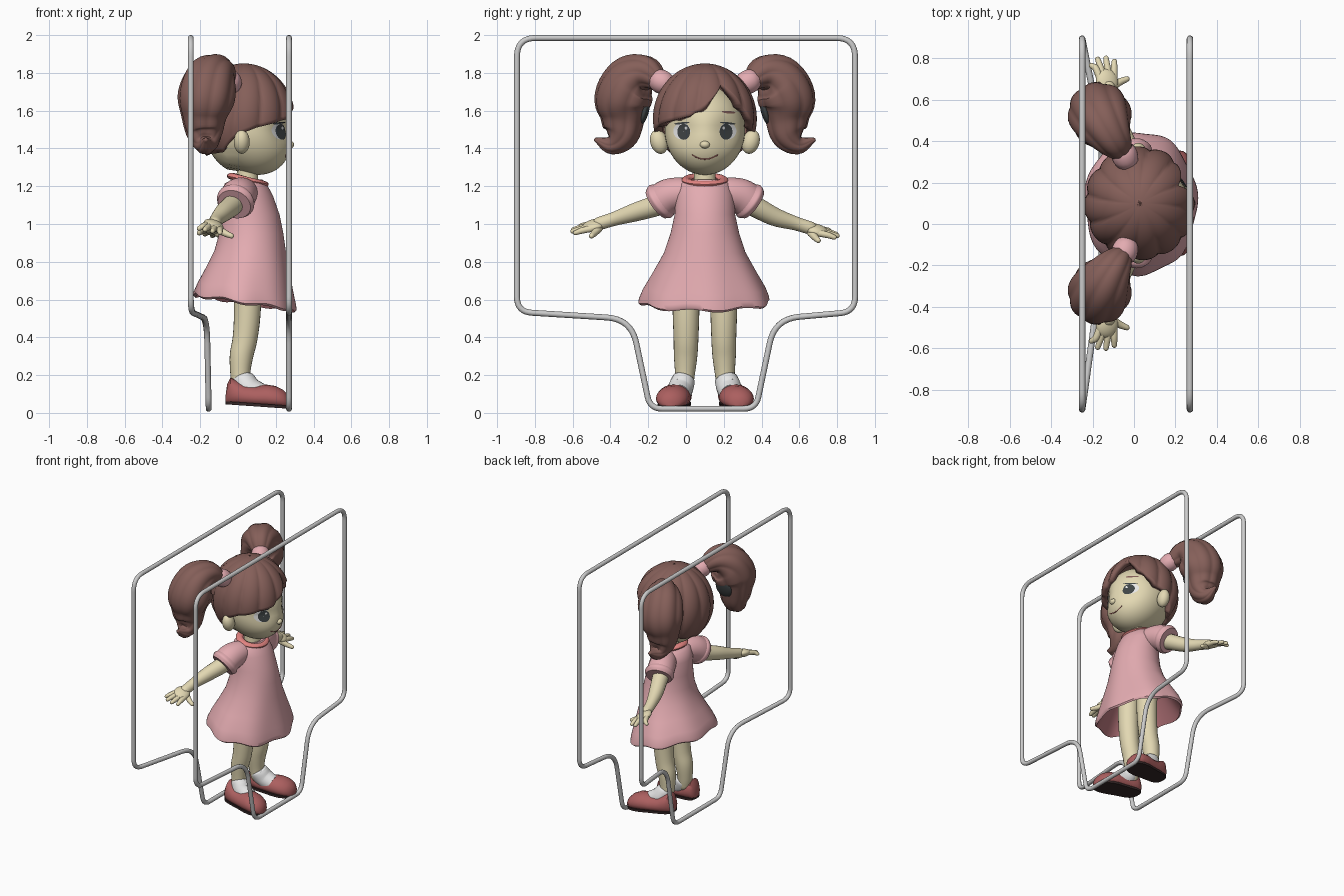
import bpy, bmesh, math
from math import sin, cos, pi, radians
from mathutils import Vector, Matrix

if "Cube" in bpy.data.objects:
    bpy.data.objects.remove(bpy.data.objects["Cube"])

YC = 0.1  # the figure's own centre line


def mat(name, r, g, b):
    m = bpy.data.materials.new(name)
    m.use_nodes = True
    m.diffuse_color = (r, g, b, 1)
    m.node_tree.nodes["Principled BSDF"].inputs["Base Color"].default_value = (r, g, b, 1)
    return m


SKIN = mat("skin", .77, .69, .45)
HAIR = mat("brown hair", .235, .115, .1)
PINK = mat("pink cloth", .77, .41, .44)
LINING = mat("dark pink lining", .5, .19, .21)
TRIM = mat("coral trim", .76, .23, .22)
SHOE = mat("red leather", .41, .115, .115)
SOLE = mat("dark sole", .035, .02, .02)
WHITE = mat("white", .8, .8, .8)
STEEL = mat("grey metal", .6, .6, .6)
DARK = mat("dark eye", .05, .058, .06)


def finish(name, bm, m, angle=50):
    bmesh.ops.recalc_face_normals(bm, faces=bm.faces)
    me = bpy.data.meshes.new(name)
    bm.to_mesh(me)
    bm.free()
    me.materials.append(m)
    ob = bpy.data.objects.new(name, me)
    bpy.context.collection.objects.link(ob)
    bpy.ops.object.select_all(action='DESELECT')
    ob.select_set(True)
    bpy.context.view_layer.objects.active = ob
    bpy.ops.object.shade_smooth_by_angle(angle=radians(angle))
    return ob


def loft(name, rings, m, caps=True, loop=False, angle=50):
    bm = bmesh.new()
    vs = [[bm.verts.new(p) for p in ring] for ring in rings]
    n = len(vs[0])
    for a, b in zip(vs, vs[1:] + vs[:1] if loop else vs[1:]):
        for i in range(n):
            j = (i + 1) % n
            bm.faces.new((a[i], a[j], b[j], b[i]))
    if caps and not loop:
        bm.faces.new(vs[0])
        bm.faces.new(vs[-1])
    return finish(name, bm, m, angle)


def catmull(pts, sub):
    p = [Vector(q) for q in pts]
    p = [2 * p[0] - p[1]] + p + [2 * p[-1] - p[-2]]
    out = []
    for a, b, c, d in zip(p, p[1:], p[2:], p[3:]):
        for k in range(sub):
            t = k / sub
            out.append(.5 * (2 * b + (c - a) * t + (2 * a - 5 * b + 4 * c - d) * t * t
                             + (3 * b - a - 3 * c + d) * t ** 3))
    return out + [p[-2]]


def tube(name, pts, m, s=1, n=20, sub=5, dome=True, lobes=0, depth=0.0):
    """Sweep along (x, distance from centre line, z, radius); s picks the side."""
    path = catmull([(x, YC + s * d, z, r) for x, d, z, r in pts], sub)
    P = [q.to_3d() for q in path]
    R = [max(q[3], .002) for q in path]
    T = [(P[min(i + 1, len(P) - 1)] - P[max(i - 1, 0)]).normalized() for i in range(len(P))]
    u = T[0].orthogonal().normalized()
    rings = []

    def ring(c, r, t):
        v = t.cross(u)
        f = [1 + depth * abs(sin(lobes * pi * i / n)) for i in range(n)]
        return [c + r * f[i] * (u * cos(2 * pi * i / n) + v * sin(2 * pi * i / n)) for i in range(n)]

    ends = [radians(k) for k in (85, 60, 30)] if dome else []
    for i, (c, r, t) in enumerate(zip(P, R, T)):
        u = (u - t * u.dot(t)).normalized()
        if i == 0:
            rings += [ring(c - t * r * sin(k), r * cos(k), t) for k in ends]
        rings.append(ring(c, r, t))
    rings += [ring(P[-1] + T[-1] * R[-1] * sin(k), R[-1] * cos(k), T[-1]) for k in reversed(ends)]
    return loft(name, rings, m)


def ball(name, c, r, m, s=1, rot=0, roll=0):
    bm = bmesh.new()
    M = (Matrix.Translation((c[0], YC + s * c[1], c[2])) @ Matrix.Rotation(roll, 4, 'Y')
         @ Matrix.Rotation(s * rot, 4, 'X') @ Matrix.Diagonal((*r, 1)))
    bmesh.ops.create_uvsphere(bm, u_segments=48, v_segments=32, radius=1, matrix=M)
    return finish(name, bm, m, 180)


# Wire frames: rounded closed loops, the rear one stepping inward at its foot
def wire_frame(name, x_top, x_knee, x_foot):
    half = [(x_top, .895, 1.985, .1), (x_top, .895, .535, .08),
            (x_knee, .38, .497, .13), (x_foot, .28, .022, .065)]
    pts = [(Vector((x, d + (.09 if z < .52 else 0), z)), r) for x, d, z, r in half]
    pts += [(Vector((x, -d + (.09 if z < .52 else 0), z)), r) for x, d, z, r in reversed(half)]
    path = []
    for i, (p, r) in enumerate(pts):
        a = p + (pts[i - 1][0] - p).normalized() * r
        b = p + (pts[(i + 1) % len(pts)][0] - p).normalized() * r
        path += [a.lerp(p, k / 8).lerp(p.lerp(b, k / 8), k / 8) for k in range(9)]
    rings = []
    for i, p in enumerate(path):
        t = (path[(i + 1) % len(path)] - path[i - 1]).normalized()
        u = (Vector((1, 0, 0)) - t * t.x).normalized()
        v = t.cross(u)
        rings.append([p + .0155 * (u * cos(k * pi / 6) + v * sin(k * pi / 6)) for k in range(12)])
    loft(name, rings, STEEL, loop=True)


wire_frame("front_frame", .27, .27, .27)
wire_frame("rear_frame", -.25, -.165, -.155)


# Dress: rings of height, back, front and half width, with a waved slanting hem
def dress_ring(z, back, front, half, n=84):
    w = min(max((.95 - z) / .36, 0), 1)
    out = []
    for i in range(n):
        a = 2 * pi * i / n
        k = 1 + .025 * w * sin(7 * a + .6)
        out.append(((back + front) / 2 + k * (front - back) / 2 * cos(a), YC + k * half * sin(a),
                    z - w * (.04 * cos(a) + .008 * sin(7 * a))))
    return out


dress = [(1.225, .0, .1, .05), (1.235, -.03, .13, .1), (1.215, -.07, .15, .135),
         (1.15, -.09, .185, .155), (1.05, -.095, .22, .16), (.95, -.1, .24, .182),
         (.85, -.125, .255, .215), (.75, -.17, .275, .27), (.66, -.215, .292, .322),
         (.61, -.235, .303, .342), (.588, -.237, .305, .345), (.578, -.225, .295, .333)]
lining = [dress[-1], (.62, -.2, .27, .305), (.75, -.13, .21, .22), (.88, -.06, .14, .12), (.89, .03, .05, .01)]
loft("dress", [dress_ring(*q) for q in dress], PINK, caps=False)
loft("dress_lining", [dress_ring(*q) for q in lining], LINING, caps=False)

# Collar and neck
rings = []
for i in range(40):
    a = 2 * pi * i / 40
    rings.append([(.052 + (.085 + .026 * cos(b)) * cos(a), YC + (.098 + .026 * cos(b)) * sin(a),
                   1.232 - .022 * cos(a) + .018 * sin(b)) for b in (k * pi / 5 for k in range(10))])
loft("collar", rings, TRIM, loop=True)
tube("neck", [(.05, 0, 1.2, .06), (.05, 0, 1.28, .057), (.055, 0, 1.38, .06)], SKIN)

# Head: an egg with the jaw pushed forward and shallow eye sockets
HC, HR = Vector((.05, YC, 1.5)), Vector((.225, .213, .24))


def sculpt(y, z):
    socket = math.exp(-((abs(y - YC) - .125) / .07) ** 2 - ((z - 1.49) / .08) ** 2)
    return .055 * max(0, (HC.z - z) / HR.z) - .025 * socket


def face_x(y, z):
    q = 1 - ((y - HC.y) / HR.y) ** 2 - ((z - HC.z) / HR.z) ** 2
    return HC.x + HR.x * math.sqrt(max(q, 0)) + sculpt(y, z)


head = ball("head", (HC.x, 0, HC.z), HR, SKIN)
for v in head.data.vertices:
    if v.co.x > HC.x - .1:
        v.co.x += sculpt(v.co.y, v.co.z)
ball("nose", (.275, 0, 1.42), (.022, .026, .02), SKIN)


# Painted face details: thin discs laid on the face
def face_disc(name, d, z, ry, rz, lift, m, s, tilt=0):
    rings = []
    for k in (1, .75, .5, .25, .02):
        ring = []
        for i in range(28):
            a = 2 * pi * i / 28
            p, q = k * ry * cos(a), k * rz * sin(a)
            y, h = YC + s * (d + p * cos(tilt) - q * sin(tilt)), z + p * sin(tilt) + q * cos(tilt)
            ring.append((face_x(y, h) + lift, y, h))
        rings.append(ring)
    loft(name, rings, m, caps=False)


for s, side in ((1, "left"), (-1, "right")):
    face_disc(side + "_eye_white", .122, 1.492, .045, .044, .004, WHITE, s)
    face_disc(side + "_iris", .112, 1.488, .034, .042, .006, DARK, s)
    face_disc(side + "_eye_glint", .1, 1.508, .007, .008, .008, WHITE, s)
    face_disc(side + "_eyelash", .122, 1.534, .042, .005, .007, DARK, s, -.1)
    face_disc(side + "_eyebrow", .125, 1.592, .036, .007, .005, HAIR, s, -.08)
mouth = [(d, 1.343 + 5 * d * d) for d in (-.066, -.033, 0, .033, .066)]
tube("mouth", [(face_x(YC + d, z), d, z, .003) for d, z in mouth], SHOE, n=8)

# Hair cap: lobed shell whose lower edge follows the fringe, temples and nape
HAIRLINE = [(-180, 1.36), (-120, 1.38), (-98, 1.47), (-75, 1.51), (-48, 1.54), (-17, 1.57),
            (0, 1.62), (25, 1.74), (40, 1.67), (60, 1.56), (75, 1.51), (98, 1.47), (120, 1.38), (180, 1.36)]


def hairline(deg):
    for (a, za), (b, zb) in zip(HAIRLINE, HAIRLINE[1:]):
        if a <= deg <= b:
            return za + (zb - za) * (deg - a) / (b - a)


rings = []
for k in range(25):
    ring = []
    for i in range(144):
        deg = -180 + 2.5 * i
        a = radians(deg)
        t = math.acos((hairline(deg) - 1.56) / .29) * max(k, .02) / 24
        g = sin(t) * (1 + .07 * (abs(sin(6 * a + .7 * t)) ** .6 - .6) * min(1, 2 * sin(t)))
        ring.append((.03 + .265 * g * cos(a), YC + .268 * g * sin(a), 1.56 + .29 * cos(t)))
    rings.append(ring)
cap = loft("hair_cap", rings, HAIR, caps=False, angle=60)
thick = cap.modifiers.new("thickness", 'SOLIDIFY')
thick.thickness, thick.offset = .045, -1

# Everything that comes in pairs
for s, side in ((1, "left_"), (-1, "right_")):
    ball(side + "ear", (.02, .243, 1.435), (.042, .046, .065), SKIN, s, -.3)
    tube(side + "hair_band", [(-.035, .19, 1.73, .05), (-.04, .215, 1.745, .062),
                              (-.05, .245, 1.76, .062), (-.06, .27, 1.77, .05)], PINK, s, dome=False)
    tube(side + "pigtail", [(-.05, .24, 1.755, .045), (-.1, .31, 1.795, .092), (-.145, .385, 1.76, .132),
                            (-.17, .435, 1.66, .143), (-.18, .435, 1.56, .112), (-.175, .445, 1.47, .088),
                            (-.17, .5, 1.42, .05), (-.17, .575, 1.445, .012)],
         HAIR, s, n=72, lobes=8, depth=.07)
    ball(side + "pigtail_hollow", (-.165, .318, 1.6), (.065, .022, .075), DARK, s, .25)

    # Sleeve, arm and hand
    dz = -.012 * s
    tube(side + "sleeve", [(.04, .07, 1.165, .07), (.02, .13, 1.162, .085), (.0, .19, 1.147, .093),
                           (-.015, .235, 1.118, .094), (-.02, .25, 1.107, .088)], PINK, s, n=28, dome=False)
    tube(side + "sleeve_hem", [(-.003, .213, 1.136, .09), (-.012, .235, 1.12, .103),
                               (-.02, .257, 1.104, .09)], PINK, s, n=28, dome=False)
    tube(side + "arm", [(.0, .16, 1.14, .055), (-.03, .25, 1.1, .056), (-.075, .37, 1.05 + dz, .049),
                        (-.11, .48, 1.015 + dz, .037), (-.125, .56, .99 + dz, .035)], SKIN, s)
    ball(side + "palm", (-.13, .59, .98 + dz), (.055, .062, .029), SKIN, s, -.25, .35)
    for i, (x, reach) in enumerate(((-.205, .665), (-.175, .695), (-.135, .7), (-.095, .685))):
        x0 = -.13 + (x + .15) * .6
        z0 = .975 + dz - .35 * (x0 + .13)
        tube(side + "finger_%d" % (i + 1), [(x0, .6, z0, .018), ((x0 + x) / 2, .65, z0 - .01, .017),
                                            (x, reach, z0 - .022, .013)], SKIN, s, n=12)
    tube(side + "thumb", [(-.11, .56, .965 + dz, .02), (-.07, .585, .94 + dz, .018),
                          (-.035, .6, .925 + dz, .014)], SKIN, s, n=12)

    # Leg and sock
    tube(side + "leg", [(.05, .1, .8, .075), (.05, .1, .55, .071), (.038, .1, .4, .066),
                        (.018, .102, .3, .062), (.012, .106, .2, .052), (.02, .112, .14, .05)], SKIN, s, n=24)
    tube(side + "sock", [(.02, .109, .192, .05), (.024, .112, .182, .059), (.035, .118, .16, .064),
                         (.06, .13, .125, .066), (.12, .14, .095, .06)], WHITE, s, dome=False)

    # Shoe: slices along the foot as (position, half width, top)
    slices = [(-.066, .02, .09), (-.058, .048, .15), (-.04, .064, .188), (-.01, .073, .172), (.03, .077, .15),
              (.09, .082, .142), (.15, .09, .15), (.2, .088, .142), (.24, .074, .122),
              (.265, .048, .096), (.275, .015, .068)]
    upper, sole = [], []
    for x, w, top in slices:
        base, d = .055 - .07 * (x + .06), .135 + .14 * (x + .06)
        mid = base + (top - base) * .35
        ring = []
        for i in range(24):
            a = 2 * pi * i / 24
            h = mid + (top - mid) * sin(a) if sin(a) > 0 else mid + (mid - base) * max(1.5 * sin(a), -1)
            ring.append((x, YC + s * (d + w * cos(a)), h))
        upper.append(ring)
        sole.append([(x, YC + s * (d + p * .93 * w), base + q) for p, q in
                     ((-1, .006), (-1, -.01), (1, -.01), (1, .006))])
    loft(side + "shoe", upper, SHOE)
    loft(side + "shoe_sole", sole, SOLE, angle=30)
